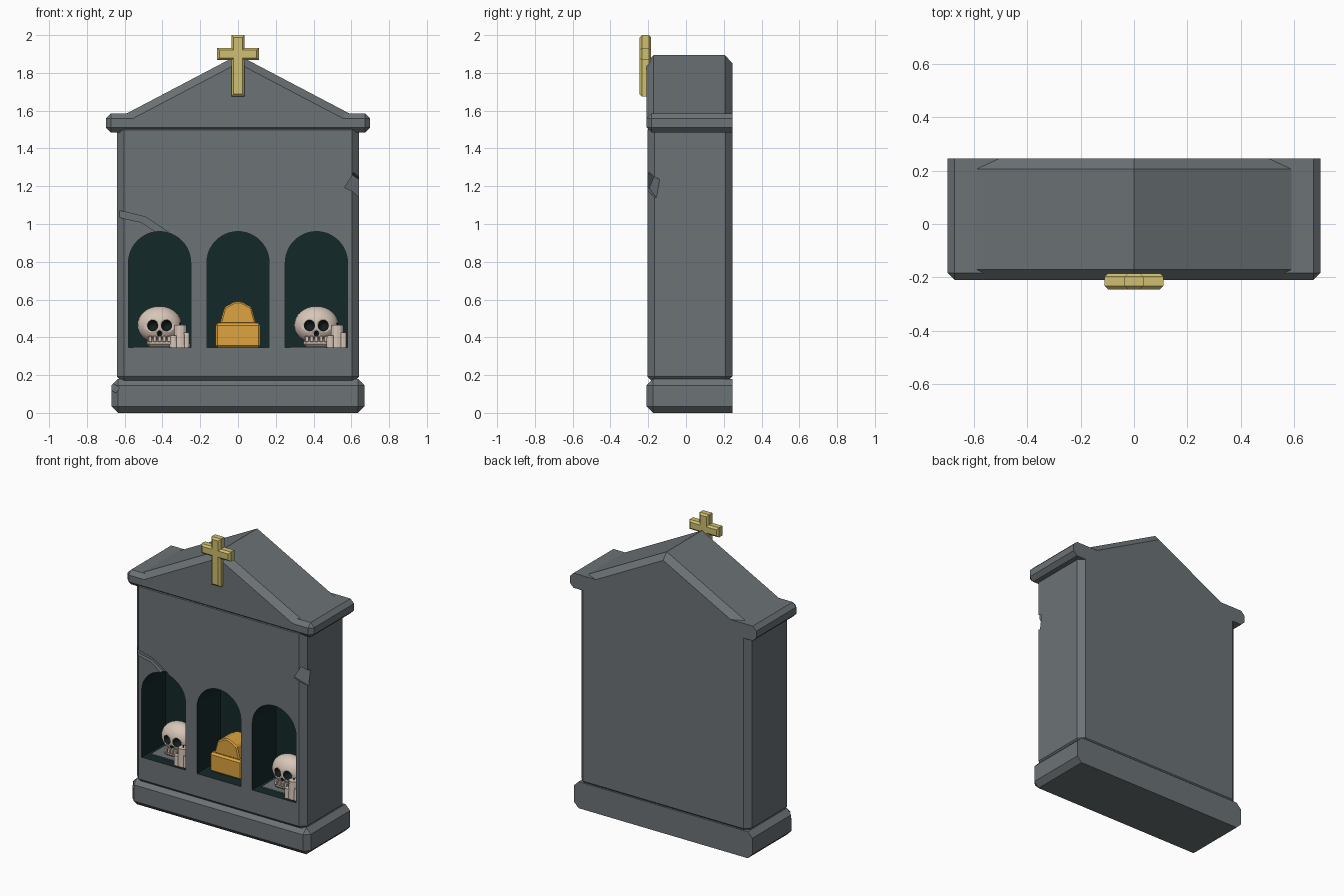
import bpy, bmesh
from math import pi, cos, sin, radians
from mathutils import Matrix, Vector

cube = bpy.data.objects.get("Cube")
if cube:
    bpy.data.objects.remove(cube, do_unlink=True)


def material(name, r, g, b):
    m = bpy.data.materials.new(name)
    m.use_nodes = True
    m.diffuse_color = (r, g, b, 1)
    m.node_tree.nodes["Principled BSDF"].inputs["Base Color"].default_value = (r, g, b, 1)
    return m


STONE = material("grey stone", 0.15, 0.17, 0.18)
DARK = material("dark teal niche", 0.007, 0.022, 0.022)
GOLD = material("rich gold", 0.72, 0.37, 0.05)
BRASS = material("pale brass", 0.62, 0.52, 0.16)
BONE = material("bone", 0.68, 0.56, 0.48)
BLACK = material("socket black", 0.006, 0.012, 0.012)


def finish(name, bm, mat, smooth=False):
    bmesh.ops.recalc_face_normals(bm, faces=bm.faces)
    for f in bm.faces:
        f.smooth = smooth
    mesh = bpy.data.meshes.new(name)
    bm.to_mesh(mesh)
    bm.free()
    mesh.materials.append(mat)
    ob = bpy.data.objects.new(name, mesh)
    bpy.context.collection.objects.link(ob)
    return ob


def bevel(bm, edges, width):
    bmesh.ops.bevel(bm, geom=edges, offset=width, segments=1, affect='EDGES', clamp_overlap=True)


def box(name, lo, hi, mat, width=0, flat_back=False, turn=None):
    """Box between two corners, chamfered; flat_back leaves the rear rim sharp."""
    lo, hi = Vector(lo), Vector(hi)
    bm = bmesh.new()
    bmesh.ops.create_cube(bm, size=1, matrix=Matrix.Diagonal((hi - lo).to_4d()))
    if width:
        back = (hi.y - lo.y) / 2 - 0.001
        bevel(bm, [e for e in bm.edges
                   if not (flat_back and all(v.co.y > back for v in e.verts))], width)
    if turn:
        for angle, axis in zip(turn, "XYZ"):
            bmesh.ops.rotate(bm, verts=bm.verts, matrix=Matrix.Rotation(radians(angle), 3, axis))
    bmesh.ops.translate(bm, verts=bm.verts, vec=(lo + hi) / 2)
    return finish(name, bm, mat)


def prism(name, outline, y0, y1, mat, width=0, rim_only=False):
    """Extrude an x-z outline along y; rim_only chamfers the front and back rims."""
    bm = bmesh.new()
    face = bm.faces.new([bm.verts.new((x, y0, z)) for x, z in outline])
    new = bmesh.ops.extrude_face_region(bm, geom=[face])["geom"]
    bmesh.ops.translate(bm, verts=[g for g in new if isinstance(g, bmesh.types.BMVert)],
                        vec=(0, y1 - y0, 0))
    bmesh.ops.recalc_face_normals(bm, faces=bm.faces)
    if width:
        bevel(bm, [e for e in bm.edges
                   if not rim_only or abs(e.verts[0].co.y - e.verts[1].co.y) < 0.001], width)
    return finish(name, bm, mat)


def ball(name, centre, radii, mat):
    bm = bmesh.new()
    place = Matrix.Translation(centre) @ Matrix.Diagonal(Vector(radii).to_4d())
    bmesh.ops.create_uvsphere(bm, u_segments=24, v_segments=16, radius=1, matrix=place)
    return finish(name, bm, mat, True)


def cylinder(name, x, y, z0, z1, radius, mat):
    bm = bmesh.new()
    bmesh.ops.create_cone(bm, cap_ends=True, segments=12, radius1=radius, radius2=radius * 0.9,
                          depth=z1 - z0, matrix=Matrix.Translation((x, y, (z0 + z1) / 2)))
    return finish(name, bm, mat)


def carve(target, cutters):
    """Cut shapes out of a part, keeping each cutter's colour on the cut faces."""
    for c in cutters:
        mod = target.modifiers.new("cut", 'BOOLEAN')
        mod.operation, mod.solver, mod.object = 'DIFFERENCE', 'EXACT', c
        mod.material_mode = 'TRANSFER'
    bpy.context.view_layer.update()
    graph = bpy.context.evaluated_depsgraph_get()
    mesh = bpy.data.meshes.new_from_object(target.evaluated_get(graph))
    target.modifiers.clear()
    target.data = mesh
    for c in cutters:
        bpy.data.objects.remove(c, do_unlink=True)


NICHES = (-0.415, 0, 0.415)
FLOOR, BACK = 0.345, 0.245

# Stone shell
plinth = box("plinth", (-0.67, -0.21, 0), (0.67, BACK, 0.18), STONE, 0.035, True)
body = box("body", (-0.64, -0.205, 0.155), (0.64, BACK, 1.535), STONE, 0.037)
box("cornice", (-0.7, -0.21, 1.485), (0.7, BACK, 1.585), STONE, 0.027, True)
prism("pediment", [(-0.75, 1.501), (0.75, 1.501), (0, 1.895)], -0.21, BACK, STONE, 0.039, True)
pediment = bpy.data.objects["pediment"]
carve(pediment, [box("trim", (s - 0.2, -1, 1), (s + 0.2, 1, 1.58), STONE) for s in (-0.8, 0.8)])

# Arched niches, crack and chips
cutters = []
for x in NICHES:
    arch = [(x + 0.165 * cos(pi * i / 24), 0.795 + 0.165 * sin(pi * i / 24)) for i in range(25)]
    cutters.append(prism("niche", [(x - 0.165, FLOOR), (x + 0.165, FLOOR)] + arch, -0.4, 0.05, DARK))
cutters.append(prism("crack", [(-0.68, 1.085), (-0.49, 1.037), (-0.37, 0.958), (-0.423, 0.95),
                               (-0.513, 1.01), (-0.68, 1.045)], -0.4, -0.18, STONE))
cutters.append(box("chip", (0.59, -0.26, 1.165), (0.7, -0.15, 1.255), STONE, turn=(-10, 30, 25)))
carve(body, cutters)
carve(plinth, [box("plinth_chip", (-0.71, -0.25, 0.125), (-0.63, -0.17, 0.16), STONE,
                   turn=(0, 35, 0))])

# Cross on the gable
w, a, lo, hi = 0.035, 0.11, 1.867, 1.932
half = [(w, 1.675), (w, lo), (a, lo), (a, hi), (w, hi), (w, 2)]
prism("cross", half + [(-x, z) for x, z in reversed(half)], -0.245, -0.185, BRASS, 0.012, True)

# Gold casket in the middle niche
box("casket", (-0.12, -0.135, FLOOR), (0.12, 0.03, 0.475), GOLD, 0.012)
lid = [(0.097, 0.47), (0.072, 0.56), (0.015, 0.59)]
prism("casket_lid", lid + [(-x, z) for x, z in reversed(lid)], -0.12, 0.02, GOLD, 0.008)

# Skull and candles in each outer niche
for side, x in (("right", NICHES[0]), ("left", NICHES[2])):
    box(side + "_slab", (x - 0.14, -0.14, FLOOR), (x + 0.14, 0.04, FLOOR + 0.006), STONE)
    skull = ball(side + "_skull", (x, -0.04, 0.465), (0.118, 0.085, 0.1), BONE)
    holes = [ball("socket", (x + s * 0.038, -0.125, 0.462), (0.029, 0.045, 0.03), BLACK)
             for s in (-1, 1)]
    holes.append(ball("nose", (x, -0.125, 0.418), (0.012, 0.05, 0.016), BLACK))
    carve(skull, holes)
    box(side + "_jaw", (x - 0.068, -0.11, 0.352), (x + 0.068, -0.01, 0.39), BONE, 0.012)
    for i in range(5):
        tx = x - 0.05 + i * 0.025
        box(f"{side}_tooth_{i + 1}", (tx - 0.011, -0.118, 0.375), (tx + 0.011, -0.08, 0.408),
            BONE, 0.004)
    for i, (dx, y, top, r) in enumerate([(0.11, -0.15, 0.465, 0.036), (0.075, -0.165, 0.41, 0.022),
                                         (0.142, -0.165, 0.425, 0.018)]):
        cylinder(f"{side}_candle_{i + 1}", x + dx, y, FLOOR, top, r, BONE)
    cylinder(side + "_wick", x + 0.11, -0.15, 0.46, 0.478, 0.004, BLACK)
